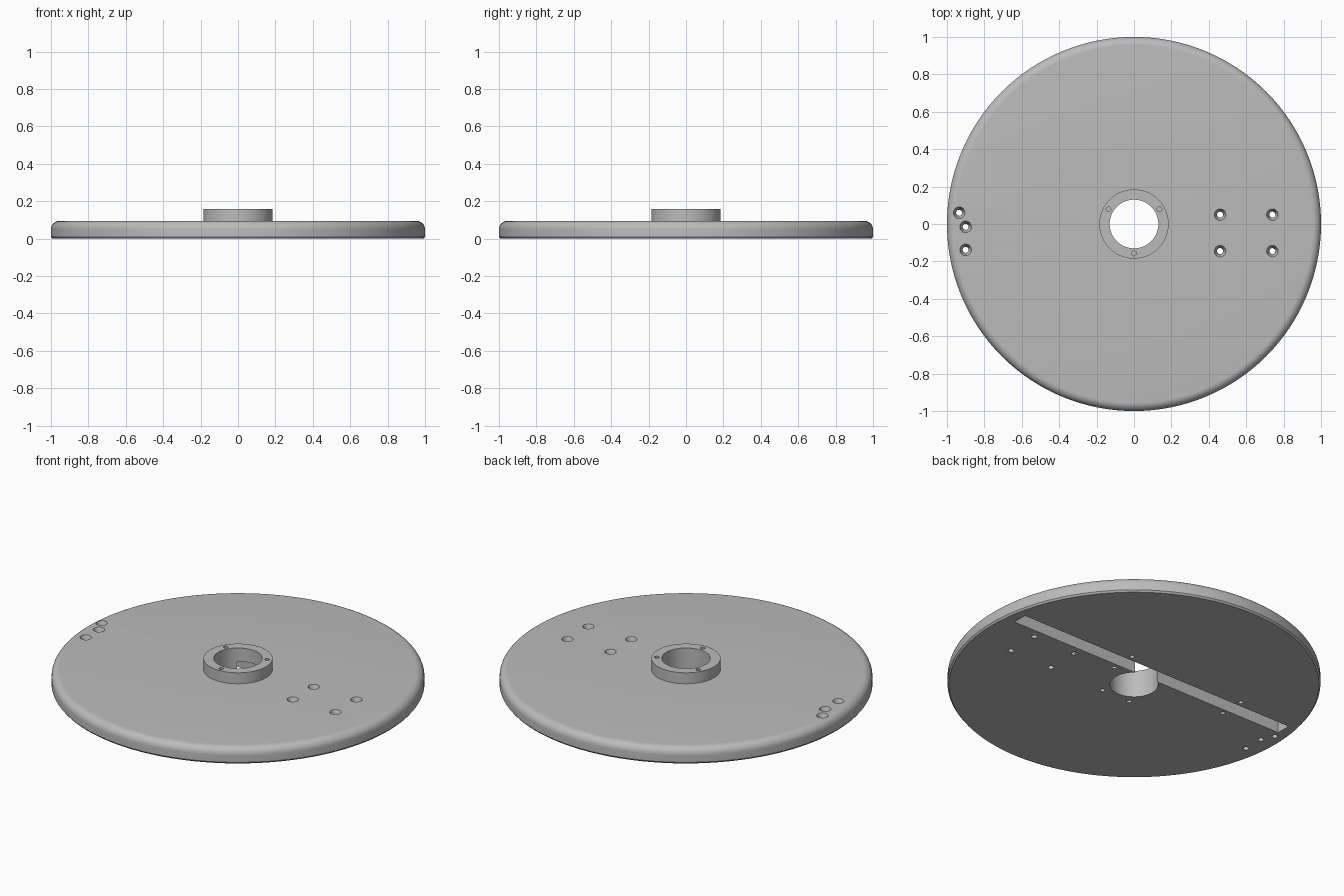
import bpy, bmesh
from math import sin, cos, pi, radians

if "Cube" in bpy.data.objects:
    bpy.data.objects.remove(bpy.data.objects["Cube"])

DISC_TOP, HUB_TOP = 0.095, 0.16
BORE, HUB = 0.13, 0.185

grey = bpy.data.materials.new("light_grey")
grey.use_nodes = True
colour = (0.5, 0.5, 0.5, 1)
grey.diffuse_color = colour
grey.node_tree.nodes["Principled BSDF"].inputs["Base Color"].default_value = colour


def lathe(name, profile, x=0, y=0, steps=32):
    """Revolve a closed or axis-to-axis profile of (radius, z) about a vertical axis."""
    bm = bmesh.new()
    verts = [bm.verts.new((r, 0, z)) for r, z in profile]
    edges = [bm.edges.new((verts[i - 1], verts[i])) for i in range(len(verts))
             if i or profile[0][0] > 0]
    bmesh.ops.spin(bm, geom=verts + edges, cent=(0, 0, 0), axis=(0, 0, 1),
                   angle=2 * pi, steps=steps, use_merge=True, use_duplicate=False)
    bmesh.ops.remove_doubles(bm, verts=bm.verts, dist=0.0001)
    bmesh.ops.recalc_face_normals(bm, faces=bm.faces)
    bmesh.ops.translate(bm, verts=bm.verts, vec=(x, y, 0))
    mesh = bpy.data.meshes.new(name)
    bm.to_mesh(mesh)
    bm.free()
    obj = bpy.data.objects.new(name, mesh)
    bpy.context.collection.objects.link(obj)
    mesh.materials.append(grey)
    return obj


def plain_hole(x, y, r, low, high):
    return lathe("hole_cutter", [(0, low), (r, low), (r, high), (0, high)], x, y, 20)


def countersunk_hole(x, y):
    r, wide = 0.016, 0.031
    return lathe("screw_cutter", [(0, -0.05), (r, -0.05), (r, 0.06), (wide, DISC_TOP),
                                  (wide, 0.2), (0, 0.2)], x, y)


# Disc with rounded upper rim, raised hub and central bore
fillet = 0.045
rim = [(1 - fillet + fillet * cos(a), DISC_TOP - fillet + fillet * sin(a))
       for a in (radians(90 * i / 8) for i in range(9))]
disc = lathe("disc_with_hub", [(BORE, 0), (0.992, 0), (1, 0.01)] + rim +
             [(HUB, DISC_TOP), (HUB, HUB_TOP), (BORE, HUB_TOP)], steps=128)

# Countersunk through holes: a rectangle of four and a group of three
screws = [(x, y) for x in (0.46, 0.74) for y in (0.05, -0.145)]
screws += [(-0.935, 0.06), (-0.9, -0.015), (-0.9, -0.138)]
cutters = [countersunk_hole(x, y) for x, y in screws]

# Blind holes in the hub face
for angle in (30, 150, 270):
    a = radians(angle)
    cutters.append(plain_hole(0.157 * cos(a), 0.157 * sin(a), 0.013, 0.11, 0.2))

# Blind holes underneath, beside the slot and by the bore
under = [(x, y) for x in (0.2, -0.56) for y in (0.222, 0.073)]
under += [(0.09, -0.155), (-0.095, -0.155)]
cutters += [plain_hole(x, y, 0.013, -0.05, 0.05) for x, y in under]

# Long slot underneath
bpy.ops.mesh.primitive_cube_add(size=1, location=(0, 0.147, 0.015))
slot = bpy.context.object
slot.name = "slot_cutter"
slot.scale = (1.845, 0.087, 0.13)
slot.data.materials.append(grey)
cutters.append(slot)

# Cut everything, then bake the result and drop the cutters
for cutter in cutters:
    cutter.hide_render = True
    mod = disc.modifiers.new("cut", "BOOLEAN")
    mod.operation = "DIFFERENCE"
    mod.solver = "EXACT"
    mod.object = cutter
bpy.ops.object.select_all(action="DESELECT")
disc.select_set(True)
bpy.context.view_layer.objects.active = disc
for mod in list(disc.modifiers):
    bpy.ops.object.modifier_apply(modifier=mod.name)
for cutter in cutters:
    bpy.data.objects.remove(cutter)
bpy.ops.object.shade_smooth_by_angle(angle=radians(30))
